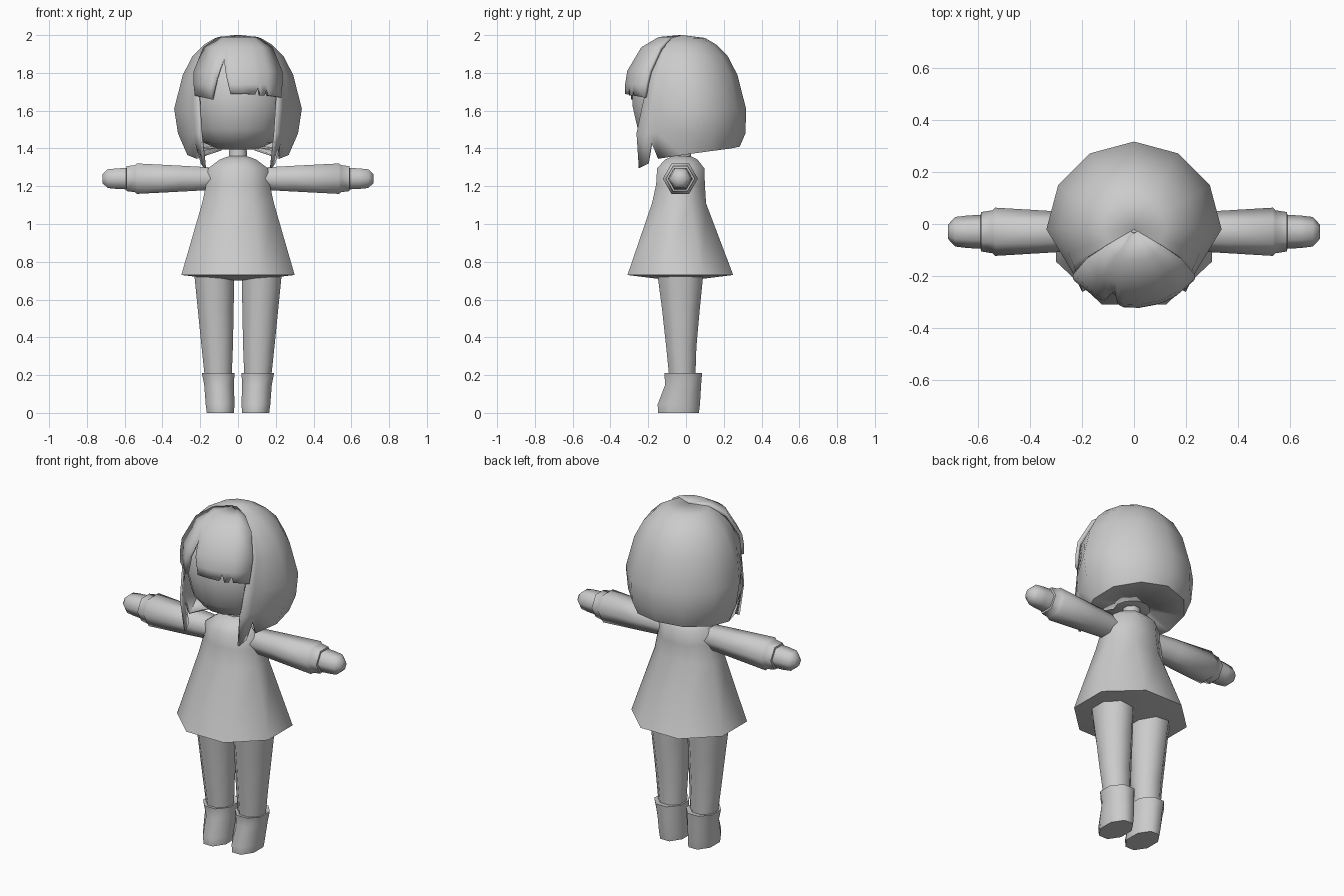
import bpy, bmesh, math
from mathutils import Vector

cube = bpy.data.objects.get("Cube")
if cube:
    bpy.data.objects.remove(cube, do_unlink=True)

GREY = (0.6, 0.6, 0.6, 1.0)
mat = bpy.data.materials.new("plain grey")
mat.use_nodes = True
mat.diffuse_color = GREY
mat.node_tree.nodes["Principled BSDF"].inputs["Base Color"].default_value = GREY


def finish(name, bm):
    mesh = bpy.data.meshes.new(name)
    bm.to_mesh(mesh)
    bm.free()
    mesh.materials.append(mat)
    ob = bpy.data.objects.new(name, mesh)
    bpy.context.collection.objects.link(ob)
    bpy.ops.object.select_all(action="DESELECT")
    ob.select_set(True)
    bpy.context.view_layer.objects.active = ob
    bpy.ops.object.shade_smooth_by_angle(angle=math.radians(60))
    return ob


def loft(name, rings, n, along_x=False):
    """Closed tube through rings (position, centre a, half width a, centre b, half width b).
    Upright tubes have flat sides towards the axes, sideways ones have corners there."""
    phase = 0 if along_x else math.pi / n
    bm = bmesh.new()
    loops = []
    for pos, ca, ra, cb, rb in rings:
        loop = []
        for i in range(n):
            t = math.tau * i / n + phase
            a = ca + ra * math.cos(t) / math.cos(phase)
            b = cb + rb * math.sin(t) / math.cos(phase)
            loop.append(bm.verts.new((pos, a, b) if along_x else (a, b, pos)))
        loops.append(loop)
    for lo, hi in zip(loops, loops[1:]):
        for i in range(n):
            j = (i + 1) % n
            bm.faces.new((lo[i], lo[j], hi[j], hi[i]))
    bm.faces.new(loops[0])
    bm.faces.new(loops[-1])
    bmesh.ops.recalc_face_normals(bm, faces=bm.faces[:])
    return finish(name, bm)


def sheet(name, columns, thickness, mirror=False):
    """Open surface from columns of points, given a little thickness inwards."""
    bm = bmesh.new()
    cols = [[bm.verts.new(p) for p in c] for c in columns]
    for c, d in zip(cols, cols[1:]):
        for i in range(min(len(c), len(d)) - 1):
            bm.faces.new((c[i], c[i + 1], d[i + 1], d[i]))
    bmesh.ops.remove_doubles(bm, verts=bm.verts[:], dist=0.0005)
    bmesh.ops.dissolve_degenerate(bm, dist=0.0003, edges=bm.edges[:])
    ob = finish(name, bm)
    if mirror:
        m = ob.modifiers.new("mirror", "MIRROR")
        m.use_clip = True
        m.merge_threshold = 0.001
    s = ob.modifiers.new("thickness", "SOLIDIFY")
    s.thickness = thickness
    s.offset = -1


def value_at(profile, z):
    """Linear lookup in a list of (height, value), highest first."""
    for (z0, r0), (z1, r1) in zip(profile, profile[1:]):
        if z >= z1:
            return r0 + (r1 - r0) * (z0 - z) / (z0 - z1)
    return profile[-1][1]


CY = -0.02  # head centre in y


def polar(deg, r, z):
    t = math.radians(deg)
    return Vector((r * math.cos(t), CY + r * math.sin(t), z))


# Head and neck
head = [(1.395, .10), (1.43, .18), (1.50, .235), (1.62, .262), (1.75, .262), (1.87, .2), (1.94, .1)]
loft("head", [(z, 0, r, CY, r) for z, r in head], 16)
loft("neck", [(1.28, 0, .05, CY, .05), (1.43, 0, .045, CY, .045)], 8)

# Dress, with a shallow convex underside
dress = [(.702, 0, .06, -.03, .056), (.73, 0, .30, -.03, .28), (1.11, 0, .19, -.037, .143),
         (1.21, 0, .168, -.029, .129), (1.295, 0, .158, -.028, .125),
         (1.342, 0, .095, -.025, .085), (1.36, 0, .045, -.022, .045)]
loft("dress", dress, 8)

# Arms, legs and boots on both sides
sleeve = [(.11, .062), (.16, .07), (.30, .079), (.535, .093), (.545, .083), (.59, .076), (.594, .05)]
hand = [(.57, .066), (.64, .063), (.69, .057), (.717, .028)]
leg = [(.20, .105, .072, -.02, .07), (.35, .11, .083, -.025, .08), (.55, .118, .095, -.027, .1),
       (.74, .126, .106, -.03, .122)]
boot = [(0, .093, .072, -.04, .108), (.045, .095, .076, -.038, .112), (.15, .1, .079, -.015, .095),
        (.21, .105, .086, -.015, .1), (.205, .105, .07, -.02, .07)]
for side, s in (("left", 1), ("right", -1)):
    loft(side + "_sleeve", [(s * x, -.03, r, 1.24, r) for x, r in sleeve], 6, True)
    loft(side + "_hand", [(s * x, -.03, r, 1.24, r) for x, r in hand], 6, True)
    loft(side + "_leg", [(z, s * cx, rx, cy, ry) for z, cx, rx, cy, ry in leg], 8)
    loft(side + "_boot", [(z, s * cx, rx, cy, ry) for z, cx, rx, cy, ry in boot], 8)

# Back hair: round behind, flat side panels reaching forward to the pointed locks
crown = [(2.0, 0), (1.985, .12), (1.95, .18), (1.89, .24), (1.79, .292), (1.61, .338)]
heights = [z for z, r in crown] + [1.48]
columns = []
for deg, r_low, r_hem, hem_z in ((90, .335, .305, 1.41), (60, .333, .30, 1.40),
                                 (30, .326, .288, 1.385), (0, .318, .268, 1.365)):
    profile = crown + [(1.48, r_low), (hem_z, r_hem)]
    column = [polar(deg, r, z) for z, r in profile] + [polar(deg, .10, 1.395)]
    columns.append(column)
for p in columns[0]:
    p.x = 0
side_profile = crown + [(1.48, .318), (1.365, .268), (1.29, .235)]
# front edge of the side panel: x and y by height
edge_x = [(2.0, 0), (1.985, .09), (1.95, .135), (1.89, .18), (1.79, .218), (1.61, .208),
          (1.48, .20), (1.295, .18)]
edge_y = [(2.0, CY), (1.985, -.09), (1.95, -.125), (1.89, -.155), (1.79, -.195), (1.61, -.235),
          (1.48, -.262), (1.295, -.25)]
# (share of the way forward, hem height): panel end, gap, lock
for t, hem_z in ((.55, 1.345), (.68, 1.43), (.78, 1.32), (1, 1.295)):
    column = []
    for z in heights + [hem_z]:
        start = polar(0, value_at(side_profile, z), z)
        column.append(start.lerp(Vector((value_at(edge_x, z), value_at(edge_y, z), z)), t))
    if t < .6:
        column.append(polar(-30, .10, 1.39))
    columns.append(column)
sheet("back_hair", columns[::-1], .012, mirror=True)

# Fringe: (x at the hem, hem height), with one deep parting and two nicks
fringe = [(2.0, .015), (1.99, .125), (1.935, .218), (1.81, .292), (1.74, .303), (1.66, .305)]
hem = [(-.228, 1.68), (-.14, 1.66), (-.108, 1.77), (-.08, 1.88), (-.06, 1.785), (-.04, 1.69),
       (.02, 1.69), (.09, 1.685), (.105, 1.725), (.118, 1.68), (.14, 1.68), (.15, 1.715),
       (.162, 1.68), (.228, 1.67)]
columns = []
for x, bottom in hem:
    angle = math.degrees(math.asin(x / .303))
    column = []
    for z in [z for z, r in fringe[:-1]] + [bottom]:
        z = max(z, bottom)
        widen = 1 + .22 * min(1, max(0, (z - 1.68) / .3))  # spreads towards the crown
        column.append(polar(-90 + angle * widen, value_at(fringe, z), z))
    columns.append(column)
sheet("fringe", columns, .018)
